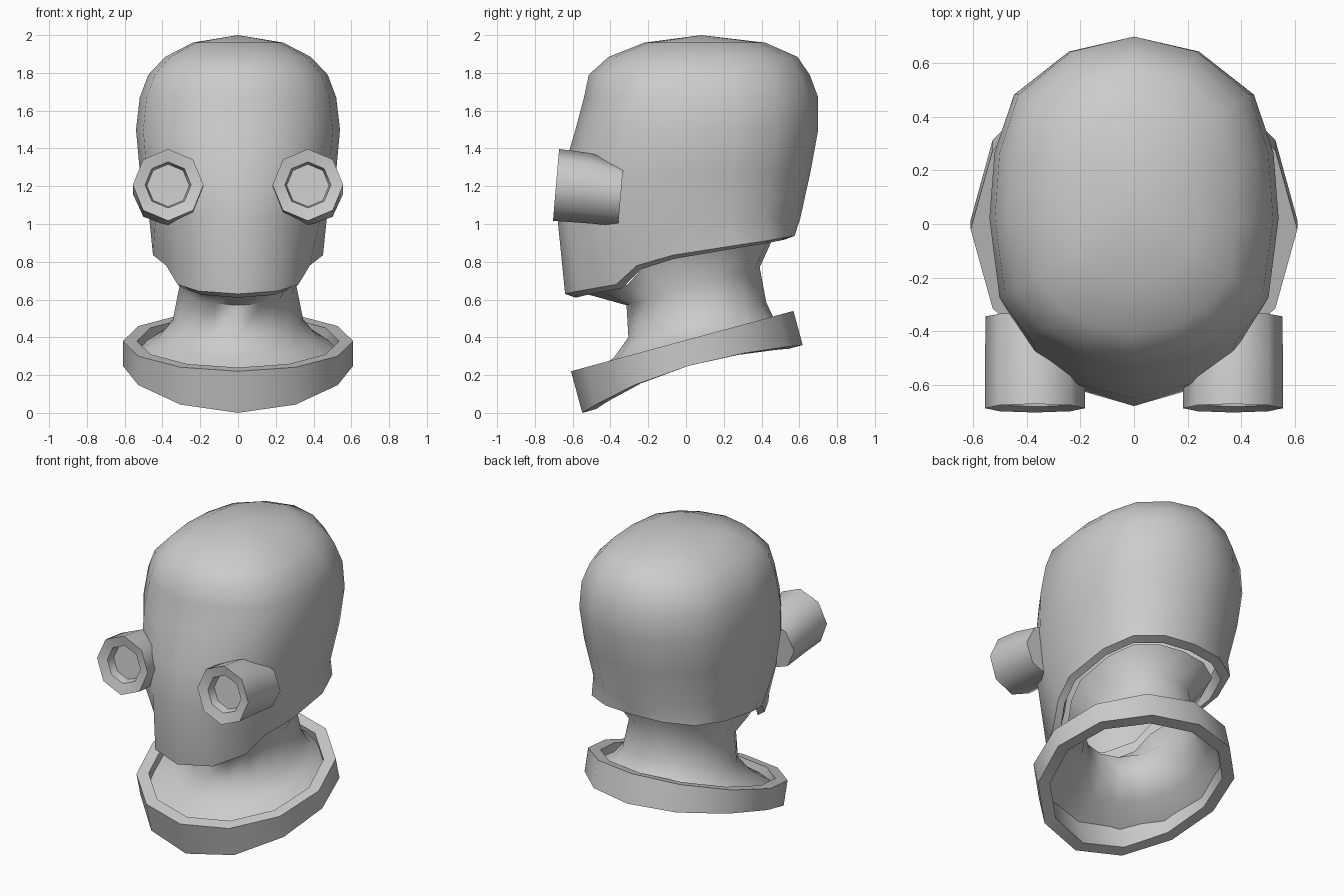
import bpy, bmesh, math
from mathutils import Vector

if "Cube" in bpy.data.objects:
    bpy.data.objects.remove(bpy.data.objects["Cube"])


def loft(name, rings, start=None, end=None, closed=False, angle=45):
    """Skin equal-length rings; start/end may be 'flat' or an apex point."""
    bm = bmesh.new()
    loops = [[bm.verts.new(p) for p in r] for r in rings]
    n = len(loops[0])
    pairs = list(zip(loops, loops[1:]))
    if closed:
        pairs.append((loops[-1], loops[0]))
    for a, b in pairs:
        for i in range(n):
            j = (i + 1) % n
            bm.faces.new((a[i], a[j], b[j], b[i]))
    for cap, loop in ((start, loops[0]), (end, loops[-1])):
        if cap == 'flat':
            bm.faces.new(loop)
        elif cap:
            v = bm.verts.new(cap)
            for i in range(n):
                bm.faces.new((loop[i], loop[(i + 1) % n], v))
    bmesh.ops.recalc_face_normals(bm, faces=bm.faces)
    me = bpy.data.meshes.new(name)
    bm.to_mesh(me)
    bm.free()
    ob = bpy.data.objects.new(name, me)
    bpy.context.collection.objects.link(ob)
    bpy.ops.object.select_all(action='DESELECT')
    ob.select_set(True)
    bpy.context.view_layer.objects.active = ob
    bpy.ops.object.shade_smooth_by_angle(angle=math.radians(angle))
    return ob


def mirror_half(half):
    """Half outline (x >= 0, front to back) -> full ring."""
    return half + [(-x, y, z) for x, y, z in half[-2:0:-1]]


# Head: slanted jaw rim, then one plan outline scaled up the height
rim = mirror_half([(0, -.64, .63), (.21, -.57, .645), (.32, -.37, .68),
                   (.38, -.26, .78), (.45, -.07, .835), (.45, .25, .885),
                   (.38, .45, .915), (.21, .55, .932), (0, .575, .937)])
plan = [(0, -1), (.40, -.92), (.70, -.76), (.93, -.47), (1, .03),
        (.965, .38), (.83, .69), (.45, .92), (0, 1)]


def head_ring(z, w, front, back):
    return mirror_half([(x * w, y * (front if y < 0 else back), z) for x, y in plan])


def scaled_rim(s, dz):
    return [(x * s, (y + .03) * s - .03, z + dz) for x, y, z in rim]


rows = [(1.03, .47, .68, .605), (1.28, .52, .65, .66), (1.5, .54, .585, .70),
        (1.67, .52, .54, .70), (1.79, .475, .515, .655),
        (1.885, .385, .41, .59), (1.96, .24, .22, .42)]
loft("head", [scaled_rim(.86, .08), scaled_rim(.91, -.02), rim]
     + [head_ring(*r) for r in rows], end=(0, .08, 2.0), angle=48)


# Neck: open tube flaring into the jaw above and the collar below
def neck_ring(w, front, back, zf, zb):
    pts = []
    for i in range(16):
        a = math.tau * i / 16
        c = -math.cos(a)
        y = (front + back) / 2 + c * (back - front) / 2
        pts.append((math.sin(a) * w, y, (zf + zb) / 2 + c * (zb - zf) / 2))
    return pts


loft("neck", [neck_ring(.54, -.54, .52, .175, .46),
              neck_ring(.42, -.38, .46, .295, .51),
              neck_ring(.345, -.305, .425, .40, .585),
              neck_ring(.31, -.315, .39, .57, .77),
              scaled_rim(.82, .0)], angle=60)

# Collar: tilted twelve-sided band, deeper at front and back
tilt = math.atan2(.32, 1.18)
along = Vector((0, math.cos(tilt), math.sin(tilt)))
normal = Vector((0, -math.sin(tilt), math.cos(tilt)))


def collar_ring(r, bottom):
    pts = []
    for i in range(12):
        a = math.tau * i / 12
        s = math.sin(a)
        depth = .135 + (.093 if s < 0 else .052) * s * s if bottom else 0
        pts.append(Vector((math.cos(a) * r, -.02, .38)) + along * (s * r) - normal * depth)
    return pts


loft("collar", [collar_ring(.61, False), collar_ring(.61, True),
                collar_ring(.535, True), collar_ring(.535, False)], closed=True, angle=40)


# Eyes: eight-sided tubes with a recessed lens
def eye_ring(cx, y, z, rx, rz):
    return [(cx + rx * math.sin(math.tau * i / 8),
             y + .085 * rz * math.cos(math.tau * i / 8),
             z + rz * math.cos(math.tau * i / 8)) for i in range(8)]


for side, name in ((1, "right_eye"), (-1, "left_eye")):
    cx = .37 * side
    loft(name, [eye_ring(cx, -.345, 1.155, .185, .165),
                eye_ring(cx, -.52, 1.19, .186, .185),
                eye_ring(cx, -.688, 1.207, .187, .19),
                eye_ring(cx, -.672, 1.207, .122, .122),
                eye_ring(cx, -.62, 1.204, .112, .112)],
         start='flat', end='flat', angle=50)
